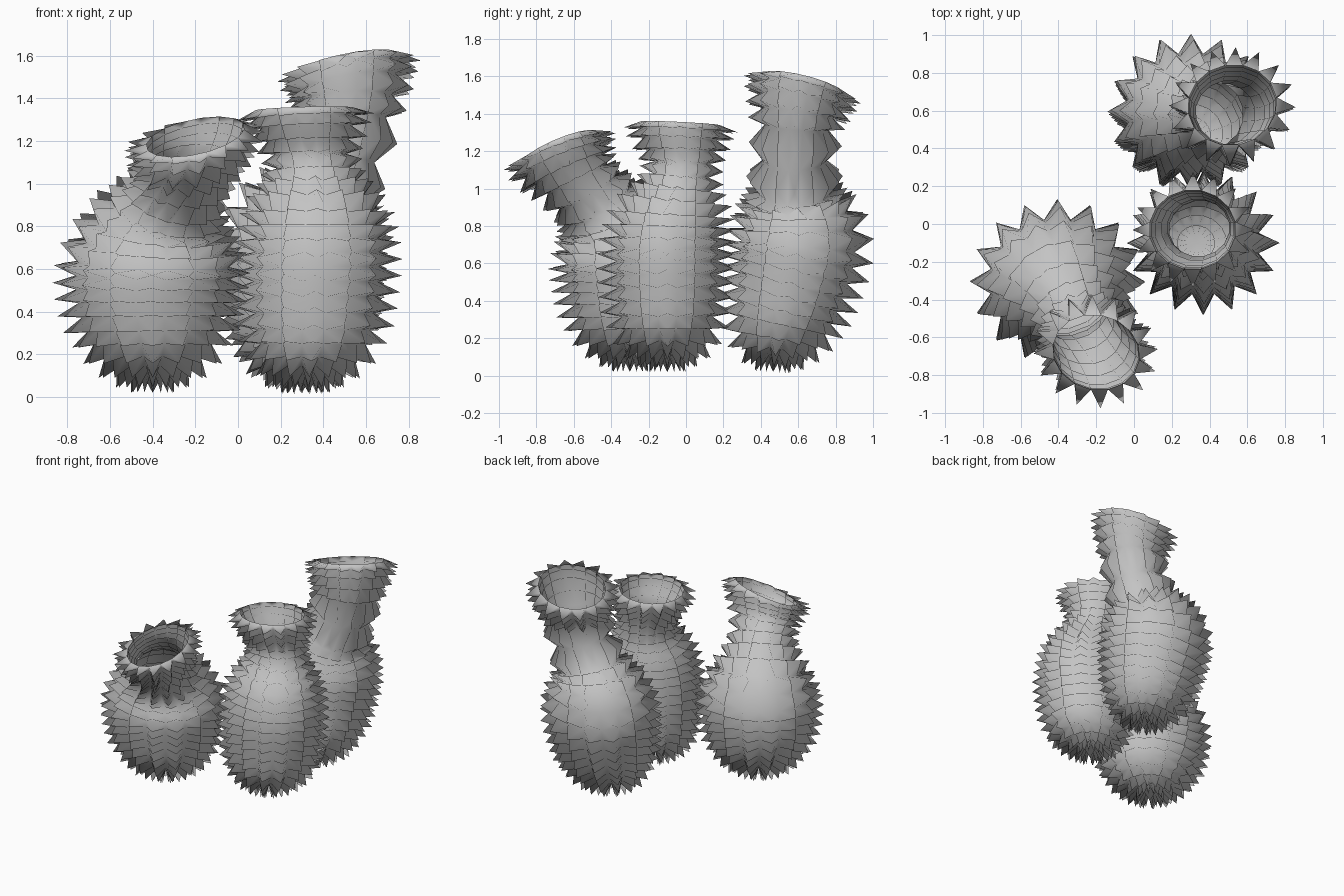
import bpy, bmesh, math
from mathutils import Vector

if "Cube" in bpy.data.objects:
    bpy.data.objects.remove(bpy.data.objects["Cube"])

SIDES = 16
DEPTH = 0.92   # vases are slightly flattened front to back

grey = bpy.data.materials.new("clay_grey")
grey.diffuse_color = (0.55, 0.55, 0.55, 1)
grey.use_nodes = True
grey.node_tree.nodes["Principled BSDF"].inputs["Base Color"].default_value = grey.diffuse_color


def catmull(a, b, c, d, t):
    return [0.5 * (2 * q + (r - p) * t + (2 * p - 5 * q + 4 * r - s) * t * t
                   + (3 * q - p - 3 * r + s) * t ** 3) for p, q, r, s in zip(a, b, c, d)]


def spiky_vase(name, controls):
    """Controls: x, y, z, radius, axis tilt x, axis tilt y, rows up to the next control."""
    rings = []
    n = len(controls)
    for i in range(n - 1):
        a, b, c, d = (controls[min(max(i + k, 0), n - 1)][:6] for k in (-1, 0, 1, 2))
        rows = controls[i][6]
        for j in range(rows):
            rings.append(catmull(a, b, c, d, j / rows))
    rings.append(controls[-1][:6])

    bm = bmesh.new()
    loops = []
    for x, y, z, r, tx, ty in rings:
        axis = Vector((tx, ty, 1)).normalized()
        u = Vector((0, 1, 0)).cross(axis).normalized()
        v = axis.cross(u) * DEPTH
        loop = []
        for k in range(SIDES):
            ang = 2 * math.pi * (k + 0.5) / SIDES
            loop.append(bm.verts.new(Vector((x, y, z)) + r * (u * math.cos(ang) + v * math.sin(ang))))
        loops.append(loop)

    def spike(corners, height):
        # one pyramid over a panel
        mid = sum((c.co for c in corners), Vector()) / len(corners)
        nrm = Vector()
        for p, q in zip(corners, corners[1:] + corners[:1]):
            nrm += (p.co - mid).cross(q.co - mid)
        tip = bm.verts.new(mid + nrm.normalized() * height)
        for p, q in zip(corners, corners[1:] + corners[:1]):
            bm.faces.new((p, q, tip)).smooth = True

    spike(list(reversed(loops[0])), 0.09)
    for i, (lo, hi) in enumerate(zip(loops, loops[1:])):
        r = (rings[i][3] + rings[i + 1][3]) / 2
        height = 0.1 if rings[i][2] < 0.3 else min(0.112, 0.46 * r)   # neck spikes are shorter
        for k in range(SIDES):
            m = (k + 1) % SIDES
            spike([lo[k], lo[m], hi[m], hi[k]], height)
    me = bpy.data.meshes.new(name)
    bm.to_mesh(me)
    bm.free()
    me.materials.append(grey)
    ob = bpy.data.objects.new(name, me)
    bpy.context.collection.objects.link(ob)


# short vase, neck leaning forward
spiky_vase("leaning_front_vase", [
    (-0.40, -0.30, 0.11, 0.05, 0, 0, 2),
    (-0.40, -0.30, 0.15, 0.17, 0, 0, 2),
    (-0.40, -0.30, 0.25, 0.28, 0, 0, 3),
    (-0.41, -0.30, 0.44, 0.345, 0, 0, 3),
    (-0.40, -0.31, 0.62, 0.355, 0.04, -0.08, 2),
    (-0.38, -0.35, 0.78, 0.28, 0.15, -0.3, 2),
    (-0.32, -0.46, 0.91, 0.19, 0.3, -0.6, 2),
    (-0.25, -0.59, 1.05, 0.185, 0.0, -0.5, 2),
    (-0.21, -0.66, 1.15, 0.225, -0.2, -0.42, 2),
    (-0.20, -0.68, 1.22, 0.235, -0.22, -0.42, 1)])

# upright vase in the middle
spiky_vase("upright_middle_vase", [
    (0.33, -0.10, 0.11, 0.05, 0, 0, 2),
    (0.33, -0.10, 0.15, 0.16, 0, 0, 2),
    (0.35, -0.10, 0.25, 0.25, 0, 0, 3),
    (0.36, -0.10, 0.47, 0.29, 0, 0, 3),
    (0.37, -0.10, 0.68, 0.295, 0, 0, 3),
    (0.37, -0.08, 0.86, 0.255, 0, 0.05, 2),
    (0.36, -0.04, 1.00, 0.18, 0, 0.1, 2),
    (0.34, -0.02, 1.14, 0.165, 0, 0.05, 2),
    (0.32, -0.03, 1.27, 0.21, -0.02, 0.05, 2),
    (0.31, -0.03, 1.35, 0.23, -0.03, 0.05, 1)])

# tall vase at the back, neck bending sideways
spiky_vase("tall_back_vase", [
    (0.30, 0.47, 0.11, 0.05, 0, 0.05, 2),
    (0.30, 0.48, 0.15, 0.17, 0, 0.1, 2),
    (0.30, 0.51, 0.27, 0.26, 0, 0.2, 3),
    (0.30, 0.56, 0.48, 0.31, 0, 0.25, 3),
    (0.30, 0.60, 0.69, 0.335, 0, 0.1, 2),
    (0.32, 0.60, 0.86, 0.28, 0.1, -0.05, 2),
    (0.39, 0.58, 0.97, 0.20, 0.35, 0, 1),
    (0.47, 0.58, 1.15, 0.18, 0.3, 0, 1),
    (0.51, 0.59, 1.33, 0.185, 0.1, 0.08, 2),
    (0.52, 0.61, 1.47, 0.225, -0.18, 0.22, 2),
    (0.52, 0.63, 1.56, 0.24, -0.2, 0.25, 1)])
